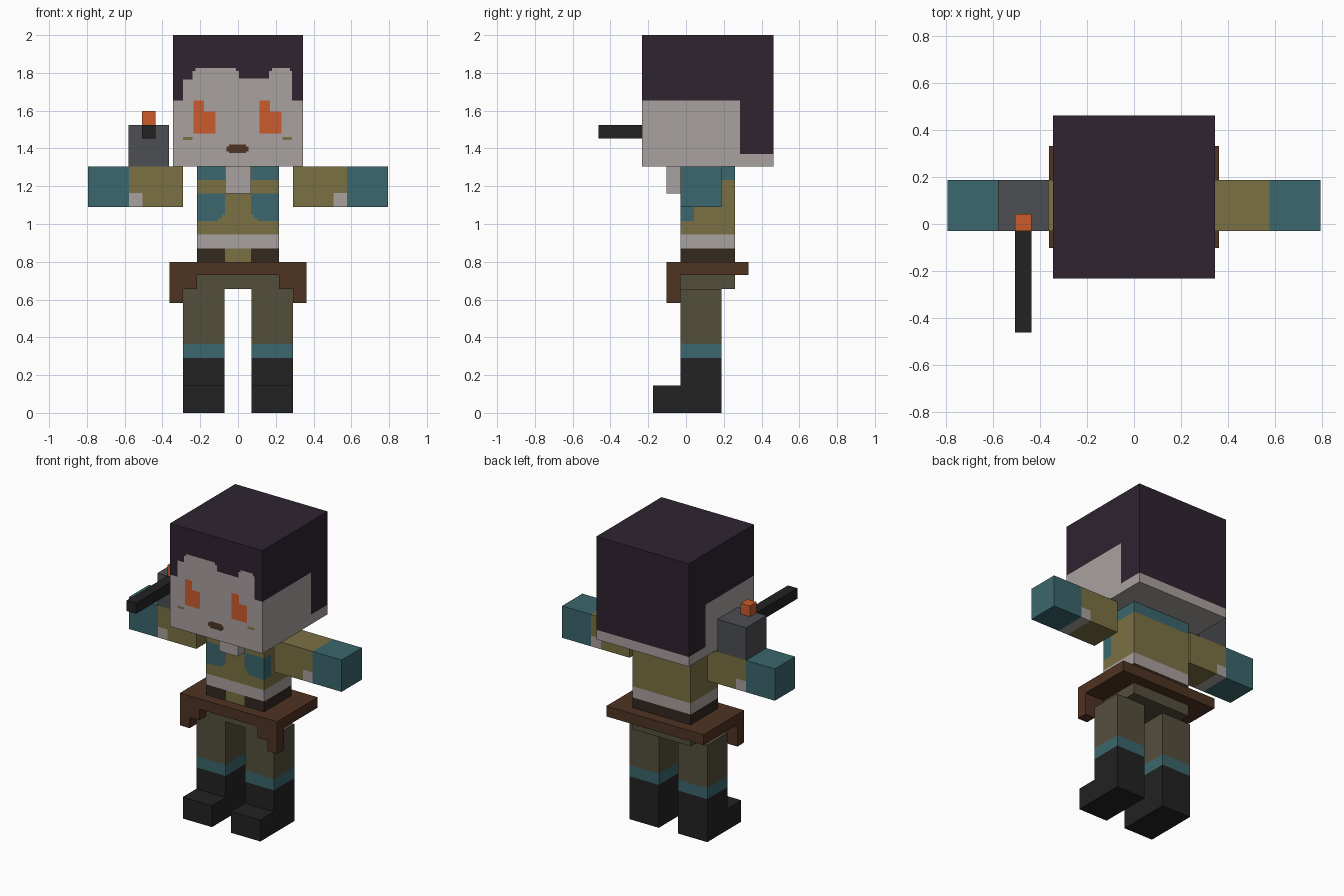
import bpy, bmesh
from mathutils import Vector

if "Cube" in bpy.data.objects:
    bpy.data.objects.remove(bpy.data.objects["Cube"])

# Palette (display hex converted to linear)
PALETTE = {"hair": "2e2330", "skin": "a9a19f", "orange": "cb5b2b", "steel": "4c4e52",
           "teal": "3b676d", "olive": "7b7144", "leather": "4f3322", "trousers": "544e3b",
           "black": "222222", "waistband": "33281f"}
NAMES = list(PALETTE)


def linear(h):
    c = int(h, 16) / 255
    return c / 12.92 if c <= 0.04045 else ((c + 0.055) / 1.055) ** 2.4


MATS = []
for key, code in PALETTE.items():
    m = bpy.data.materials.new(key)
    m.diffuse_color = [linear(code[i:i + 2]) for i in (0, 2, 4)] + [1]
    m.use_nodes = True
    m.node_tree.nodes["Principled BSDF"].inputs["Base Color"].default_value = m.diffuse_color
    MATS.append(m)


def block(name, xs, ys, zs, paint):
    """Box whose sides are cut at the given coordinates; paint(centre, normal) names a colour."""
    cuts = [sorted(xs), sorted(ys), sorted(zs)]
    rule = paint if callable(paint) else lambda c, n: paint
    bm = bmesh.new()
    for axis in range(3):
        u, v = (axis + 1) % 3, (axis + 2) % 3
        for sign, level in ((-1, cuts[axis][0]), (1, cuts[axis][-1])):
            normal = Vector((0, 0, 0))
            normal[axis] = sign
            for a0, a1 in zip(cuts[u], cuts[u][1:]):
                for b0, b1 in zip(cuts[v], cuts[v][1:]):
                    ring = [(a0, b0), (a1, b0), (a1, b1), (a0, b1)][::sign]
                    verts = []
                    for a, b in ring:
                        p = Vector((0, 0, 0))
                        p[axis], p[u], p[v] = level, a, b
                        verts.append(bm.verts.new(p))
                    face = bm.faces.new(verts)
                    face.material_index = NAMES.index(rule(face.calc_center_median(), normal))
    bmesh.ops.remove_doubles(bm, verts=bm.verts, dist=1e-5)
    mesh = bpy.data.meshes.new(name)
    bm.to_mesh(mesh)
    bm.free()
    for m in MATS:
        mesh.materials.append(m)
    ob = bpy.data.objects.new(name, mesh)
    bpy.context.collection.objects.link(ob)
    return ob


def inside(c, x0, x1, z0, z1):
    return x0 < c.x < x1 and z0 < c.z < z1


# Head: face features and stepped hairline
FEATURES = [("orange", -.235, -.18, 1.48, 1.655), ("orange", -.18, -.12, 1.48, 1.595),
            ("orange", .115, .17, 1.48, 1.655), ("orange", .17, .23, 1.48, 1.595),
            ("leather", -.06, .055, 1.385, 1.41), ("leather", -.048, .043, 1.375, 1.42),
            ("olive", -.29, -.24, 1.445, 1.46), ("olive", .235, .285, 1.445, 1.46)]
# right edge of each hairline step, and its height
HAIRLINE = [(-.29, 1.655), (-.24, 1.765), (-.225, 1.81), (-.01, 1.825), (.005, 1.81),
            (.165, 1.77), (.18, 1.81), (.275, 1.825), (.285, 1.81), (.345, 1.655)]


def paint_head(c, n):
    if n.z:
        return "hair" if n.z > 0 else "skin"
    if n.y > 0:
        return "hair" if c.z > 1.37 else "skin"
    if n.x:
        return "hair" if c.z > (1.655 if c.y < .287 else 1.37) else "skin"
    for colour, *area in FEATURES:
        if inside(c, *area):
            return colour
    line = next(z for x, z in HAIRLINE if c.x < x)
    return "hair" if c.z > line else "skin"


block("head",
      {-.345, .345} | {x for x, z in HAIRLINE} | {x for f in FEATURES for x in f[1:3]},
      [-.232, .287, .463],
      {1.305, 1.37, 2.0} | {z for x, z in HAIRLINE} | {z for f in FEATURES for z in f[3:5]},
      paint_head)


# Torso: jacket, shirt hem and waistband
def paint_torso(c, n):
    if c.z > 1.232:
        return "teal"
    if 1.015 < c.z < 1.162:
        if n.y < 0 and abs(c.x) > .07:
            corner = abs(c.x) < .085 and c.z < 1.05 or abs(c.x) < .105 and c.z < 1.03
            return "olive" if corner else "teal"
        if n.x and c.y < .042:
            return "teal"
    if c.z > .945:
        return "olive"
    if c.z > .87:
        return "skin"
    if c.z > .765:
        return "olive" if n.y < 0 and abs(c.x) < .07 else "waistband"
    return "trousers"


block("torso", [s * x for s in (-1, 1) for x in (.07, .085, .105, .217)], [-.03, .042, .26],
      [.655, .765, .87, .945, 1.015, 1.03, 1.05, 1.162, 1.232, 1.305], paint_torso)
block("collar", [-.07, .07], [-.102, -.03], [1.162, 1.305], "skin")


# Arms with teal gloves and a bare patch at the wrist
def paint_arm(c, n):
    if abs(c.x) > .578:
        return "teal"
    if abs(c.x) > .505 and c.z < 1.163 and (n.y or n.z < 0):
        return "skin"
    return "olive"


# Legs with cuffs and tall boots
def paint_leg(c, n):
    return "black" if c.z < .29 else "teal" if c.z < .365 else "trousers"


for side, s in (("left", 1), ("right", -1)):
    block(side + "_arm", [s * x for x in (.29, .505, .578, .795)], [-.03, .187],
          [1.09, 1.163, 1.305], paint_arm)
    block(side + "_leg", [s * .072, s * .29], [-.03, .187], [0, .29, .365, .655], paint_leg)
    block(side + "_boot_toe", [s * .072, s * .29], [-.175, -.03], [0, .145], "black")
    # Stepped tabs hanging from the front of the belt
    block(side + "_belt_tab_outer", [s * .29, s * .363], [-.102, -.03], [.582, .73], "leather")
    block(side + "_belt_tab_inner", [s * .217, s * .29], [-.102, -.03], [.655, .73], "leather")

block("belt", [-.363, .363], [-.102, .332], [.73, .8], "leather")

# Arm-mounted launcher with barrel and sight
block("launcher_body", [-.58, -.365], [-.03, .187], [1.305, 1.525], "steel")
block("launcher_barrel", [-.507, -.437], [-.463, -.03], [1.453, 1.525], "black")
block("launcher_sight", [-.507, -.437], [-.03, .042], [1.525, 1.597], "orange")
